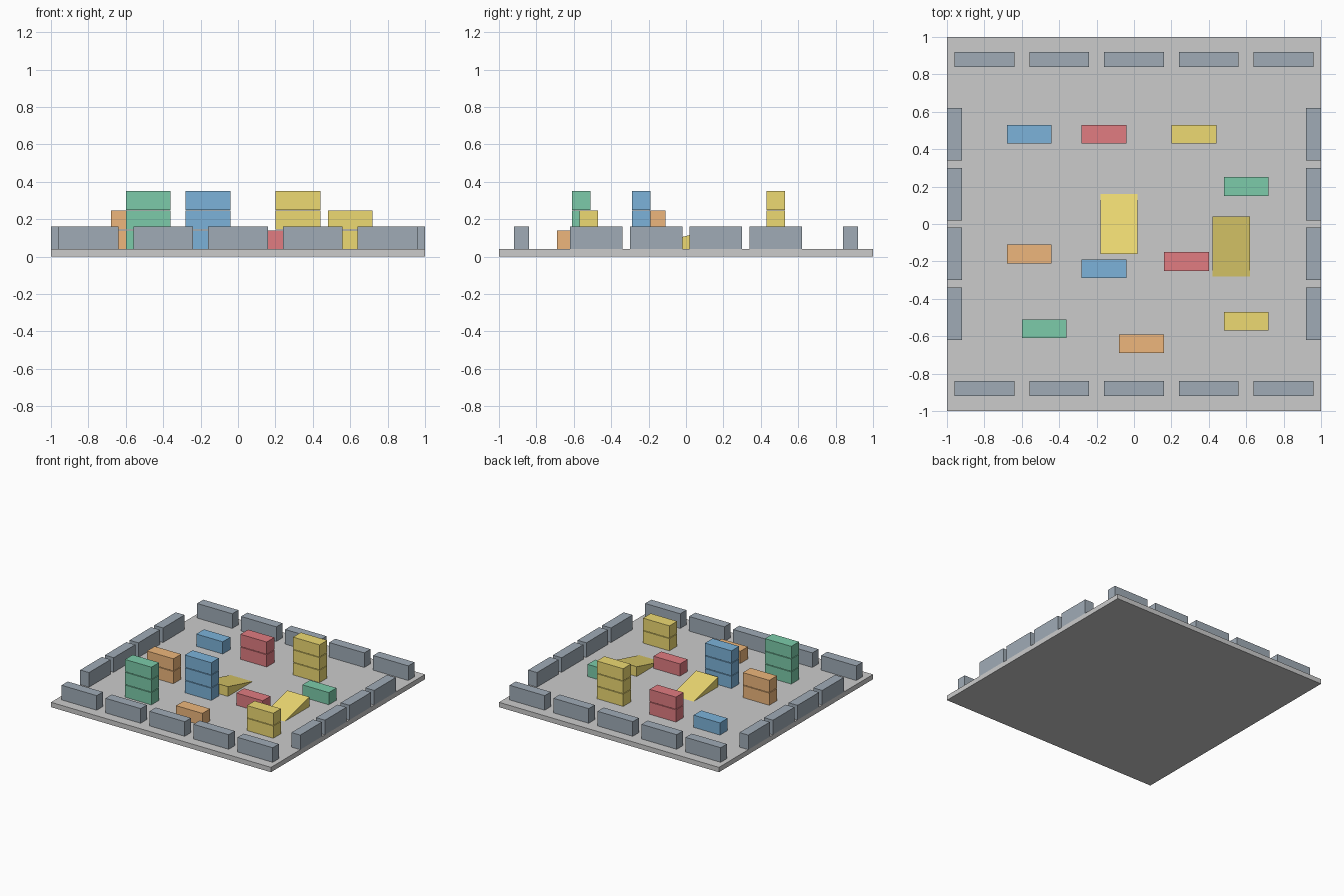
import bpy

if "Cube" in bpy.data.objects:
    bpy.data.objects.remove(bpy.data.objects["Cube"])

FLOOR = 0.04  # top of the ground slab

COLORS = {
    "blue": (0.20, 0.45, 0.70, 1), "red": (0.75, 0.20, 0.22, 1),
    "yellow": (0.85, 0.70, 0.17, 1), "green": (0.20, 0.60, 0.40, 1),
    "orange": (0.85, 0.47, 0.20, 1), "slate": (0.35, 0.41, 0.47, 1),
}
MATS = {}
for key, rgba in COLORS.items():
    MATS[key] = bpy.data.materials.new(key)
    MATS[key].diffuse_color = rgba


def prism(name, profile, x0, x1, color=None):
    """Extrude a closed (y, z) profile from x0 to x1."""
    n = len(profile)
    verts = [(x, y, z) for x in (x0, x1) for y, z in profile]
    faces = [tuple(reversed(range(n))), tuple(range(n, 2 * n))]
    faces += [(i, (i + 1) % n, n + (i + 1) % n, n + i) for i in range(n)]
    mesh = bpy.data.meshes.new(name)
    mesh.from_pydata(verts, [], faces)
    obj = bpy.data.objects.new(name, mesh)
    bpy.context.collection.objects.link(obj)
    if color:
        mesh.materials.append(MATS[color])
    return obj


def box(name, x, y, z, sx, sy, sz, color=None):
    """Box centred on x, y with its underside at z."""
    a, b = y - sy / 2, y + sy / 2
    return prism(name, [(a, z), (b, z), (b, z + sz), (a, z + sz)],
                 x - sx / 2, x + sx / 2, color)


# Ground slab
box("ground_slab", 0, 0, 0, 2, 2, FLOOR)

# Perimeter barriers
for side, s in (("front", -1), ("back", 1)):
    for i in range(5):
        box(f"{side}_barrier_{i + 1}", -0.8 + 0.4 * i, s * 0.88, FLOOR,
            0.32, 0.08, 0.12, "slate")
for side, s in (("left", -1), ("right", 1)):
    for i in range(4):
        box(f"{side}_barrier_{i + 1}", s * 0.96, -0.48 + 0.32 * i, FLOOR,
            0.08, 0.28, 0.12, "slate")

# Container stacks: x, y, colour, number of levels
STACKS = [
    (-0.56, 0.48, "blue", 1), (-0.16, 0.48, "red", 2), (0.32, 0.48, "yellow", 3),
    (0.60, 0.20, "green", 1), (-0.56, -0.16, "orange", 2), (-0.16, -0.24, "blue", 3),
    (0.28, -0.20, "red", 1), (-0.48, -0.56, "green", 3), (0.04, -0.64, "orange", 1),
    (0.60, -0.52, "yellow", 2),
]
for n, (x, y, color, levels) in enumerate(STACKS, 1):
    for k in range(levels):
        box(f"container_{n}_level_{k + 1}", x, y, FLOOR + 0.105 * k,
            0.24, 0.10, 0.10, color)

# Wedge ramps
TOP = FLOOR + 0.08
prism("centre_ramp", [(-0.16, FLOOR), (0.16, FLOOR), (-0.16, TOP)], -0.18, 0.02, "yellow")
prism("right_ramp", [(-0.28, FLOOR), (0.04, FLOOR), (0.04, TOP)], 0.42, 0.62, "yellow")

for m in bpy.data.materials:
    if m.users and not m.is_grease_pencil:
        m.use_nodes = True
        m.node_tree.nodes["Principled BSDF"].inputs["Base Color"].default_value = m.diffuse_color
